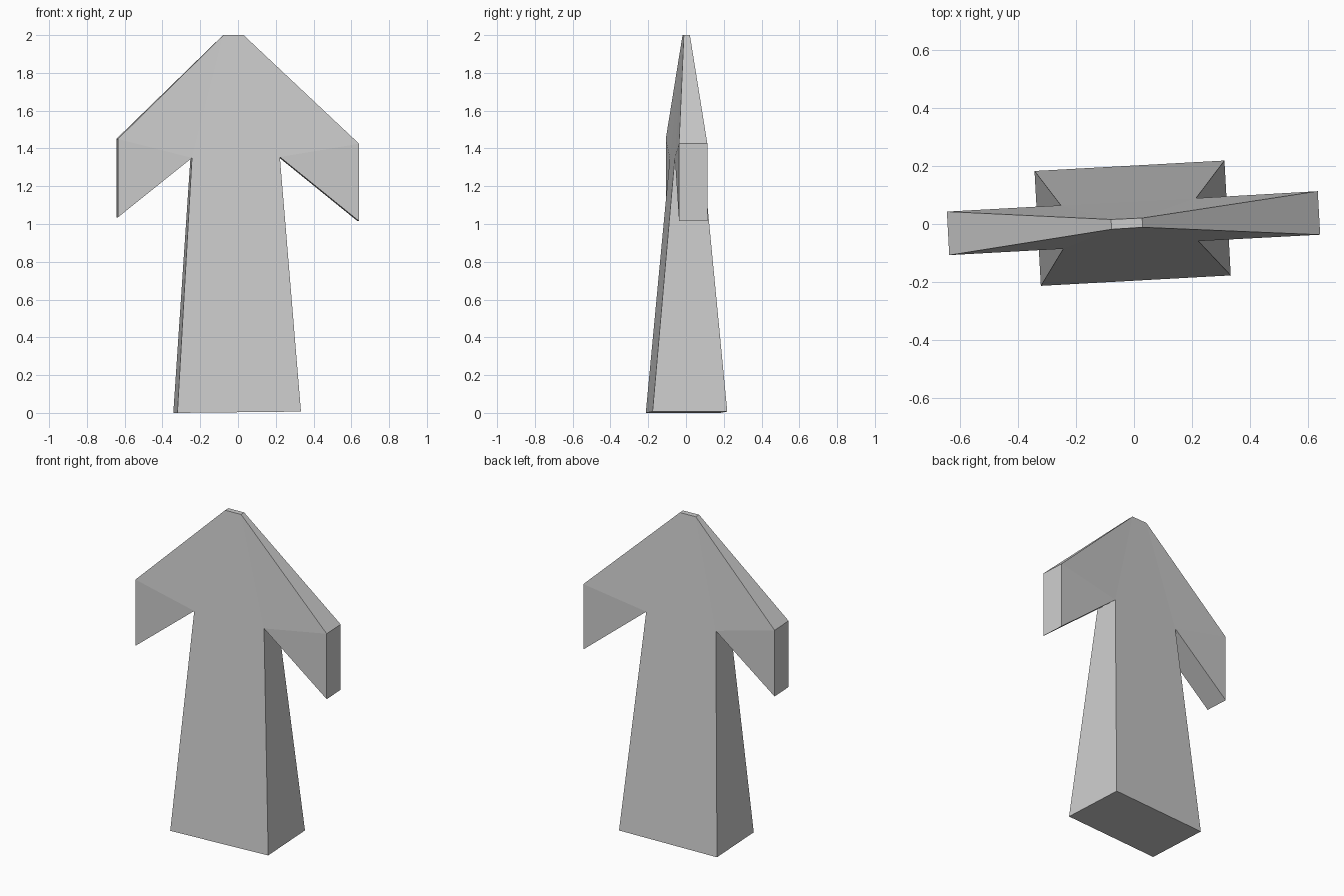
import bpy, bmesh, math
from mathutils import Matrix

if "Cube" in bpy.data.objects:
    bpy.data.objects.remove(bpy.data.objects["Cube"])

# Arrow outline: (x, z, half depth), anticlockwise from base left
outline = [
    (-0.332, 0.000, 0.198), (0.323, 0.007, 0.198),    # base
    (0.218, 1.355, 0.074),                            # right notch
    (0.638, 1.015, 0.075), (0.638, 1.425, 0.075),     # right barb tip
    (0.029, 2.000, 0.016), (-0.078, 2.000, 0.017),    # blunt point
    (-0.641, 1.450, 0.075), (-0.641, 1.035, 0.075),   # left barb tip
    (-0.248, 1.350, 0.075),                           # left notch
]
# Front panels: shaft, then the two barbs folded at the shaft edge
panels = [(0, 1, 2, 9), (9, 2, 5, 6),
          (2, 3, 4), (2, 4, 5), (9, 6, 7), (9, 7, 8)]

bm = bmesh.new()
front = [bm.verts.new((x, 0.003 - d, z)) for x, z, d in outline]
back = [bm.verts.new((x, 0.003 + d, z)) for x, z, d in outline]
for p in panels:
    bm.faces.new([front[i] for i in p])
    bm.faces.new([back[i] for i in reversed(p)])

# Side walls around the outline
n = len(outline)
for i in range(n):
    j = (i + 1) % n
    bm.faces.new((front[j], front[i], back[i], back[j]))

# The arrow stands slightly turned
bmesh.ops.rotate(bm, verts=bm.verts, cent=(0, 0, 0),
                 matrix=Matrix.Rotation(math.radians(3.15), 3, 'Z'))
bmesh.ops.recalc_face_normals(bm, faces=bm.faces)

mesh = bpy.data.meshes.new("arrow")
bm.to_mesh(mesh)
bm.free()
arrow = bpy.data.objects.new("arrow", mesh)
bpy.context.collection.objects.link(arrow)
